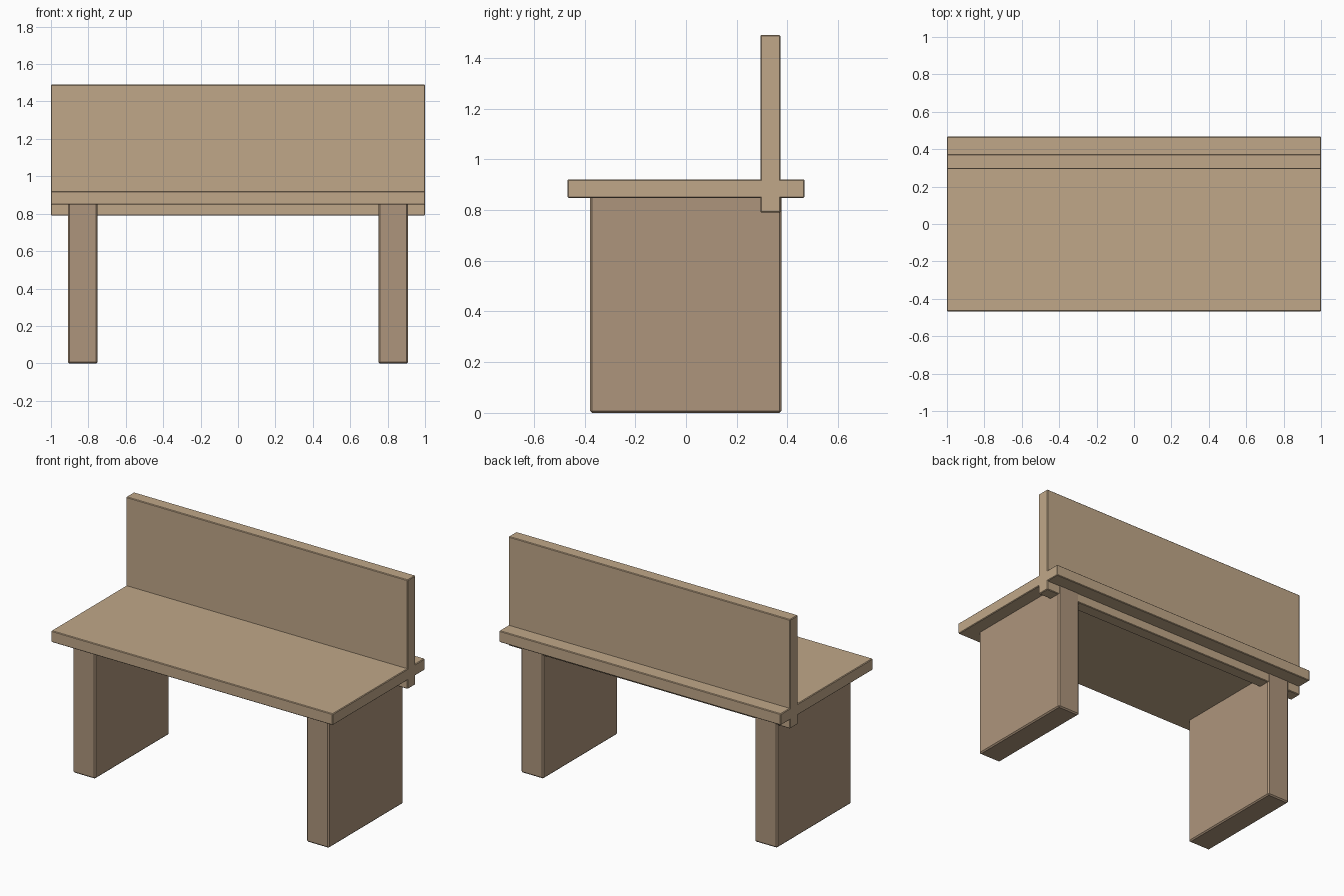
import bpy

if "Cube" in bpy.data.objects:
    bpy.data.objects.remove(bpy.data.objects["Cube"])


def material(name, color):
    m = bpy.data.materials.new(name)
    m.diffuse_color = (*color, 1)
    m.use_nodes = True
    m.node_tree.nodes["Principled BSDF"].inputs["Base Color"].default_value = m.diffuse_color
    return m


def box(name, lo, hi, mat, bevel):
    """Axis-aligned box between two corners with a fine edge chamfer."""
    bpy.ops.mesh.primitive_cube_add(size=1, location=[(a + b) / 2 for a, b in zip(lo, hi)])
    ob = bpy.context.object
    ob.name = name
    ob.scale = [b - a for a, b in zip(lo, hi)]
    bpy.ops.object.transform_apply(location=False, rotation=False, scale=True)
    mod = ob.modifiers.new("edge_chamfer", 'BEVEL')
    mod.width = bevel
    mod.segments = 1
    ob.data.materials.append(mat)
    return ob


board = material("light_wood", (0.53, 0.39, 0.25))
post = material("dark_wood", (0.42, 0.30, 0.20))

# Seat plank
box("seat", (-1, -0.467, 0.848), (1, 0.467, 0.921), board, 0.004)

# Upright back plank passing through the seat
box("backrest", (-1, 0.293, 0.79), (1, 0.373, 1.49), board, 0.004)

# Slab legs, one at each end
for side, x0, x1 in (("left", -0.91, -0.75), ("right", 0.75, 0.91)):
    box(side + "_leg", (x0, -0.378, 0), (x1, 0.376, 0.87), post, 0.008)
